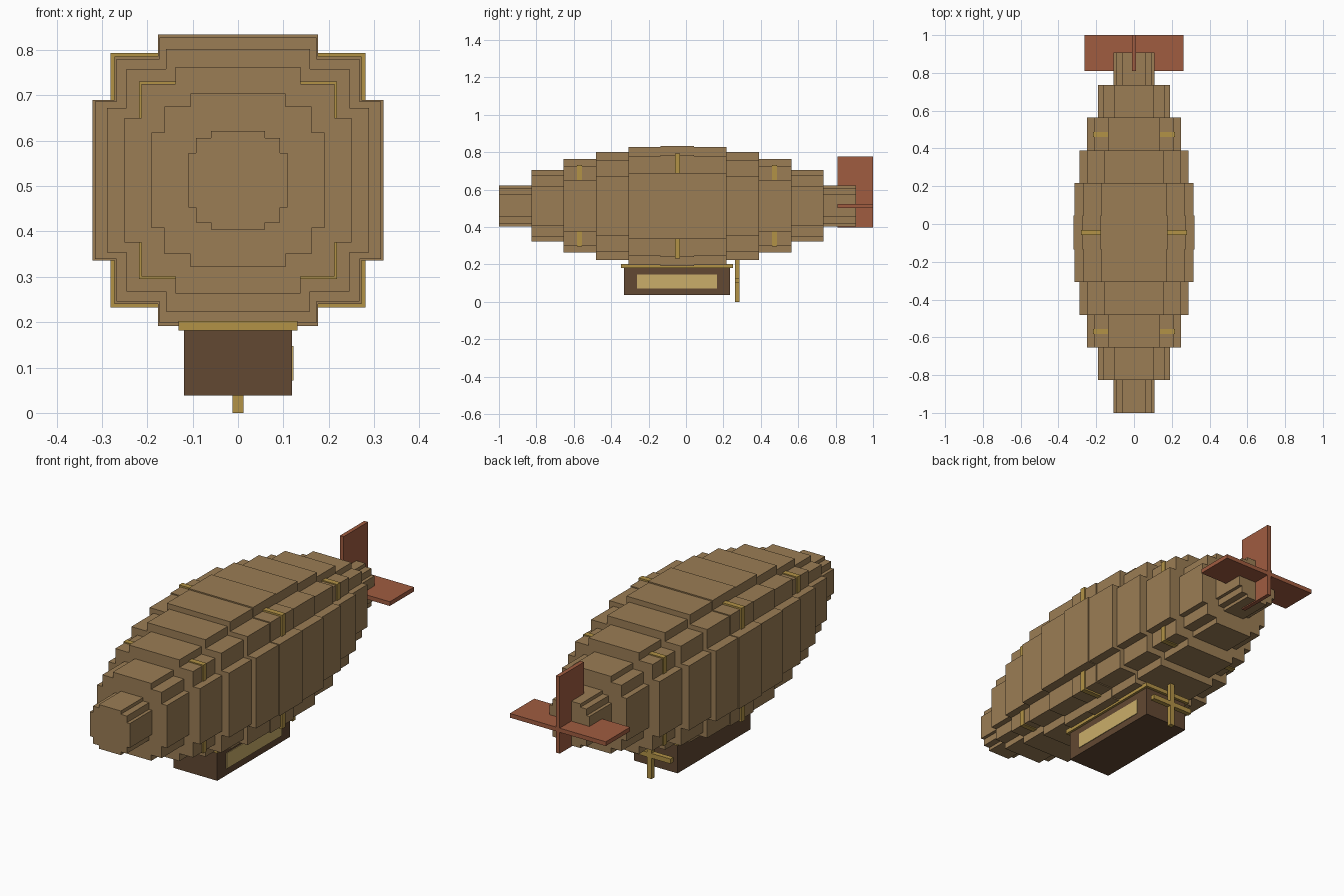
import bpy
import bmesh

cube = bpy.data.objects.get("Cube")
if cube:
    bpy.data.objects.remove(cube, do_unlink=True)

AXIS_Z = 0.513          # height of the hull's long axis
PITCH, LENGTH = 0.173, 0.179
MID_Y = -0.0455


def material(name, color):
    mat = bpy.data.materials.new(name)
    mat.use_nodes = True
    mat.diffuse_color = (*color, 1)
    mat.node_tree.nodes["Principled BSDF"].inputs["Base Color"].default_value = (*color, 1)
    return mat


tan = material("tan canvas", (0.328, 0.205, 0.089))
gold = material("brass", (0.445, 0.287, 0.061))
red = material("rust red", (0.352, 0.107, 0.051))
brown = material("dark wood", (0.122, 0.065, 0.032))
glow = material("lit window", (0.591, 0.423, 0.144))


def finish(name, bm, mat):
    bmesh.ops.recalc_face_normals(bm, faces=bm.faces)
    mesh = bpy.data.meshes.new(name)
    bm.to_mesh(mesh)
    bm.free()
    mesh.materials.append(mat)
    obj = bpy.data.objects.new(name, mesh)
    bpy.context.collection.objects.link(obj)
    return obj


def box(name, x, y, z, mat):
    """Box from (low, high) pairs on each axis."""
    bm = bmesh.new()
    bmesh.ops.create_cube(bm, size=1)
    for v in bm.verts:
        v.co = [lo + (c + 0.5) * (hi - lo) for c, (lo, hi) in zip(v.co, (x, y, z))]
    return finish(name, bm, mat)


def hull_segment(name, r, y):
    """Stepped round cross-section, extruded along y."""
    quarter = [(1, 0.55), (0.85, 0.55), (0.85, 0.85), (0.55, 0.85), (0.55, 1)]
    half = quarter + [(-a, b) for a, b in reversed(quarter)]
    outline = half + [(a, -b) for a, b in reversed(half)]
    bm = bmesh.new()
    face = bm.faces.new([bm.verts.new((a * r, y - LENGTH / 2, AXIS_Z + b * r))
                         for a, b in outline])
    new = bmesh.ops.extrude_face_region(bm, geom=[face], use_keep_orig=True)["geom"]
    bmesh.ops.translate(bm, vec=(0, LENGTH, 0),
                        verts=[g for g in new if isinstance(g, bmesh.types.BMVert)])
    finish(name, bm, tan)


# Hull: segments shrinking from the middle to both ends
for step, r in enumerate([0.321, 0.315, 0.289, 0.25, 0.191, 0.109]):
    for side in ([0] if step == 0 else [-1, 1]):
        hull_segment(f"hull_segment_{6 + side * step}", r, MID_Y + side * step * PITCH)

# Brass bands showing in the hull's stepped corners
for name, y, h in [("front_band", -0.569, 0.218), ("middle_band", MID_Y, 0.281),
                   ("rear_band", 0.474, 0.218)]:
    box(name, (-h, h), (y - 0.0135, y + 0.0135), (AXIS_Z - h, AXIS_Z + h), gold)

# Tail fins
box("tail_fin_vertical", (-0.01, 0.01), (0.81, 1), (0.398, 0.778), red)
box("tail_fin_horizontal", (-0.262, 0.262), (0.81, 1), (0.503, 0.524), red)

# Gondola with its trim and single side window
box("gondola", (-0.119, 0.119), (-0.332, 0.236), (0.038, 0.185), brown)
box("gondola_trim", (-0.131, 0.131), (-0.348, 0.25), (0.182, 0.203), gold)
box("gondola_window", (0.117, 0.1225), (-0.262, 0.167), (0.071, 0.147), glow)

# Two crossed propeller blades behind the gondola
box("propeller_blade_vertical", (-0.012, 0.012), (0.262, 0.286), (0, 0.23), gold)
box("propeller_blade_horizontal", (-0.115, 0.115), (0.262, 0.286), (0.103, 0.127), gold)
